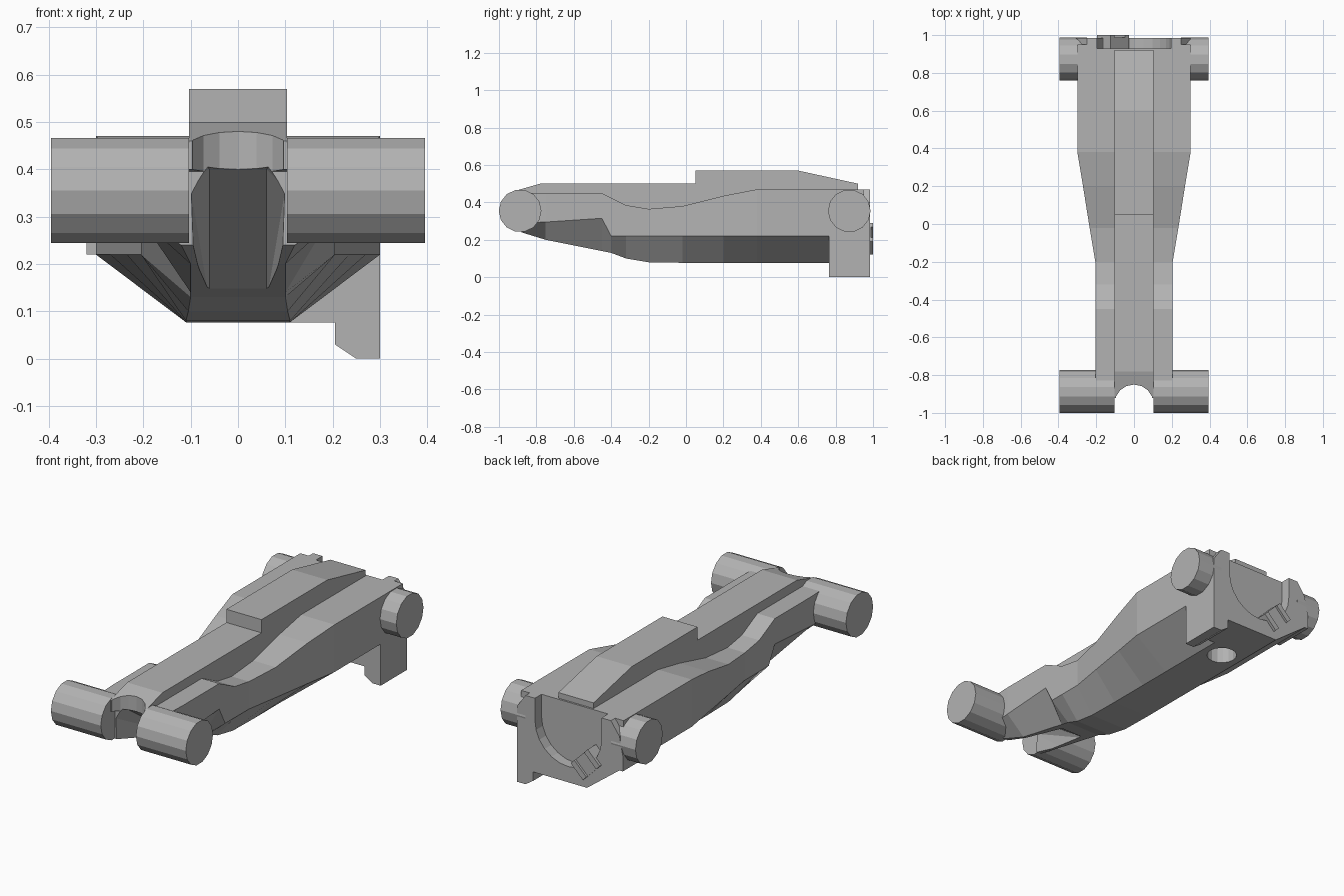
import bpy, bmesh, math
from mathutils import Vector, Matrix

old = bpy.data.objects.get("Cube")
if old:
    bpy.data.objects.remove(old, do_unlink=True)

grey = bpy.data.materials.new("plain grey")
grey.use_nodes = True
colour = (0.45, 0.45, 0.45, 1)
grey.diffuse_color = colour
grey.node_tree.nodes["Principled BSDF"].inputs["Base Color"].default_value = colour


def finish(name, bm):
    bmesh.ops.recalc_face_normals(bm, faces=bm.faces)
    mesh = bpy.data.meshes.new(name)
    bm.to_mesh(mesh)
    bm.free()
    mesh.materials.append(grey)
    ob = bpy.data.objects.new(name, mesh)
    bpy.context.collection.objects.link(ob)
    return ob


def loft(name, rings):
    """Skin equal-sized closed rings and cap both ends."""
    bm = bmesh.new()
    loops = [[bm.verts.new(p) for p in ring] for ring in rings]
    n = len(loops[0])
    for a, b in zip(loops, loops[1:]):
        for i in range(n):
            j = (i + 1) % n
            bm.faces.new((a[i], a[j], b[j], b[i]))
    bm.faces.new(loops[0])
    bm.faces.new(loops[-1])
    return finish(name, bm)


def prism(name, profile, axis, lo, hi):
    """Extrude a 2D profile along the given axis."""
    def place(p, d):
        v = list(p)
        v.insert(axis, d)
        return v
    return loft(name, [[place(p, d) for p in profile] for d in (lo, hi)])


def circle(cx, cy, r, n, turn=0):
    steps = [math.tau * i / n + turn for i in range(n)]
    return [(cx + r * math.cos(a), cy + r * math.sin(a)) for a in steps]


def cut(ob, *cutters):
    for c in cutters:
        mod = ob.modifiers.new(c.name, "BOOLEAN")
        mod.operation = "DIFFERENCE"
        mod.solver = "EXACT"
        mod.object = c


# Arm body: y, outer half width, shelf height, side bottom, keel half width, keel height
stations = [
    (-0.88, 0.20, 0.45, 0.29, 0.12, 0.24),
    (-0.75, 0.205, 0.45, 0.295, 0.10, 0.20),
    (-0.45, 0.205, 0.45, 0.315, 0.10, 0.14),
    (-0.40, 0.205, 0.425, 0.22, 0.10, 0.13),
    (-0.32, 0.205, 0.385, 0.22, 0.105, 0.10),
    (-0.20, 0.205, 0.365, 0.22, 0.11, 0.08),
    (-0.02, 0.235, 0.38, 0.22, 0.11, 0.077),
    (0.20, 0.27, 0.435, 0.22, 0.11, 0.077),
    (0.38, 0.30, 0.47, 0.22, 0.11, 0.077),
    (0.95, 0.30, 0.47, 0.22, 0.11, 0.077),
]
rings = []
for y, xo, zt, ze, xb, zb in stations:
    half = [(xb, zb), (xo, ze), (xo, zt)]
    rings.append([(x, y, z) for x, z in half] + [(-x, y, z) for x, z in reversed(half)])
body = loft("arm_body", rings)

# Raised spine along the top
spine = prism("top_spine", [(-0.92, 0.40), (-0.92, 0.46), (-0.78, 0.50), (0.05, 0.50),
                            (0.05, 0.57), (0.60, 0.57), (0.92, 0.50), (0.92, 0.30),
                            (0.05, 0.30)], 0, -0.103, 0.103)

# Rear plate with one hanging leg
plate = prism("rear_plate", [(0.25, 0.47), (0.30, 0.40), (0.30, 0), (0.25, 0), (0.205, 0.03),
                             (0.205, 0.077), (-0.11, 0.077), (-0.30, 0.22), (-0.32, 0.22),
                             (-0.32, 0.30), (-0.30, 0.40), (-0.25, 0.47)], 1, 0.765, 0.985)

# Pivot pins at both ends
for end, y, inner in (("front", -0.887, 0.103), ("rear", 0.873, 0.25)):
    for side, s in (("left", 1), ("right", -1)):
        prism(f"{end}_{side}_pin", circle(y, 0.355, 0.114, 14), 0, s * inner, s * 0.395)

# Cutters: front notch, sloping groove below it, rear socket, underside hole
arc = [(0.103 * math.cos(a), -0.953 + 0.103 * math.sin(a))
       for a in (math.pi * i / 8 for i in range(9))]
notch = prism("notch_cutter", arc + [(-0.103, -1.1), (0.103, -1.1)], 2, 0.36, 0.7)

bm = bmesh.new()
for s in (-1, 1):
    for p in ((0.1, -1.1, 0.45), (0.1, -0.9, 0.36), (0.06, -0.85, 0.40),
              (0.06, -0.45, 0.12), (0.06, -0.45, 0), (0.1, -1.1, 0)):
        bm.verts.new((s * p[0], p[1], p[2]))
hull = bmesh.ops.convex_hull(bm, input=bm.verts)
bmesh.ops.delete(bm, geom=hull["geom_interior"], context="VERTS")
groove = finish("groove_cutter", bm)

bowl = [(0.195 * math.cos(a), 0.355 + 0.195 * math.sin(a))
        for a in (math.pi * (1 + i / 12) for i in range(13))]
socket = prism("socket_cutter", bowl + [(0.195, 0.7), (-0.195, 0.7)], 1, 0.93, 1.1)
hole = prism("hole_cutter", circle(0, 0.69, 0.075, 16), 2, -0.1, 0.2)

for helper in (notch, groove, socket, hole):
    helper.hide_render = True
    helper.hide_set(True)
    helper.display_type = "WIRE"
cut(body, notch, groove, socket, hole)
cut(spine, notch, groove)
cut(plate, socket)

# Small tilted clip on the socket rim
for name, along, length, back in (("clip_base", 0, 0.14, 0.988),
                                  ("clip_upper_prong", -0.055, 0.03, 1.0),
                                  ("clip_lower_prong", 0.055, 0.03, 1.0)):
    bm = bmesh.new()
    bmesh.ops.create_cube(bm, size=1)
    bmesh.ops.scale(bm, vec=(length, back - 0.925, 0.10), verts=bm.verts)
    bmesh.ops.translate(bm, vec=(along, 0, 0), verts=bm.verts)
    bmesh.ops.rotate(bm, matrix=Matrix.Rotation(math.pi / 4, 3, "Y"), verts=bm.verts)
    bmesh.ops.translate(bm, vec=Vector((-0.11, (back + 0.925) / 2, 0.205)), verts=bm.verts)
    finish(name, bm)
